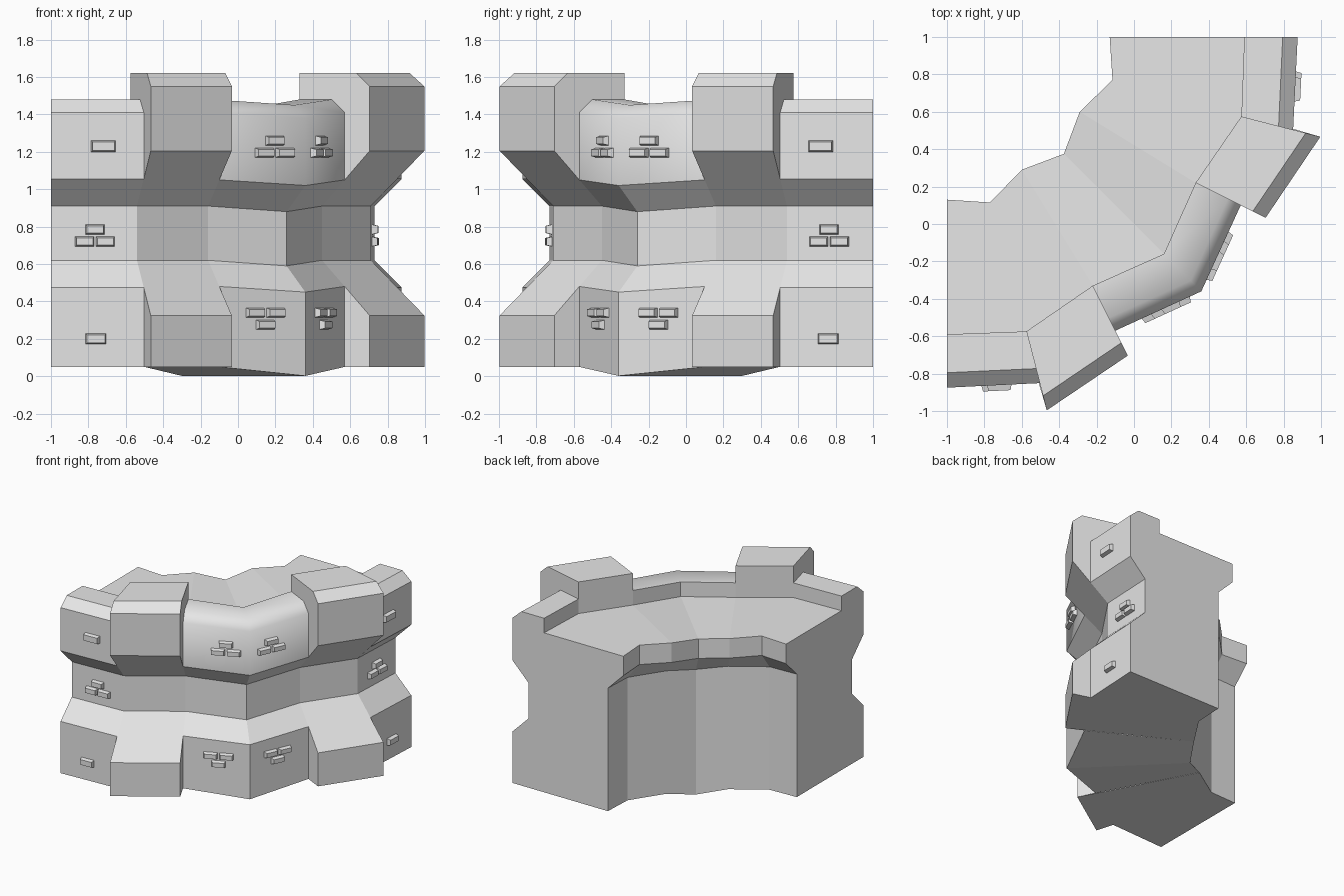
import bpy, bmesh
from mathutils import Vector, Matrix

if "Cube" in bpy.data.objects:
    bpy.data.objects.remove(bpy.data.objects["Cube"])

stone = bpy.data.materials.new("grey_stone")
stone.use_nodes = True
GREY = (0.8, 0.8, 0.8, 1)
stone.diffuse_color = GREY
stone.node_tree.nodes["Principled BSDF"].inputs["Base Color"].default_value = GREY

# Reflection across the diagonal of the corner: (x, y) -> (-y, -x)
FLIP = Matrix(((0, -1, 0, 0), (-1, 0, 0, 0), (0, 0, 1, 0), (0, 0, 0, 1)))

# Stations from the open end to the corner:
# mid wall point, outward direction, back edge of walkway, back foot, height change
STATIONS = [
    ((-1, -.73), (0, -1), (-1, .13), (-1, -.01), 0),
    ((-.54, -.71), (.25, -.97), (-.77, .115), (-.76, 0), 0),
    ((-.16, -.45), (.43, -.86), (-.6, .29), (-.5, .17), 0),
    ((.26, -.26), (.714, -.714), (-.375, .375), (-.3, .3), -.03),
]


def front_profile(reach, top):
    """Outward offset and height, from the foot up over the parapet."""
    return [(reach, .05), (reach, .62 - reach), (0, .62), (0, .91),
            (reach, .91 + reach), (reach, top - .07), (reach - .08, top),
            (-.14, top), (-.14, 1.36)]


def section(index, reach, top):
    mid, out, back, foot, dz = STATIONS[index]
    pts = []
    for off, z in front_profile(reach, top):
        drop = 1.6 * dz if z == .05 else dz
        pts.append((mid[0] + out[0] * off, mid[1] + out[1] * off, z + drop))
    pts += [(*back, 1.36 + dz), (*back, 1.2 + dz), (*foot, 1.06 + dz),
            (*foot, .05 + 1.6 * dz)]
    return pts


def new_object(name, bm):
    mesh = bpy.data.meshes.new(name)
    bm.to_mesh(mesh)
    bm.free()
    mesh.materials.append(stone)
    obj = bpy.data.objects.new(name, mesh)
    bpy.context.collection.objects.link(obj)
    return obj


def reflect(bm):
    bmesh.ops.transform(bm, matrix=FLIP, verts=bm.verts)
    bmesh.ops.reverse_faces(bm, faces=bm.faces)


def both_sides(name, bm):
    other = bm.copy()
    reflect(other)
    new_object("right_" + name, bm)
    new_object("left_" + name, other)


def joined(name, bm):
    """One object holding the part and its reflection."""
    copy = bm.copy()
    reflect(copy)
    temp = bpy.data.meshes.new("temp")
    copy.to_mesh(temp)
    copy.free()
    bm.from_mesh(temp)
    bpy.data.meshes.remove(temp)
    bmesh.ops.remove_doubles(bm, verts=bm.verts, dist=.0005)
    return new_object(name, bm)


def segment(index, reach, top, smooth=()):
    """Wall piece between two stations."""
    bm = bmesh.new()
    a, b = ([bm.verts.new(p) for p in section(i, reach, top)]
            for i in (index, index + 1))
    count = len(a)
    for i in range(count):
        j = (i + 1) % count
        face = bm.faces.new((a[i], b[i], b[j], a[j]))
        face.smooth = i in smooth
    return bm, a, b


# Straight end walls, closed at the open end
bm, a, b = segment(0, .145, 1.48)
bm.faces.new(a)
both_sides("end_wall", bm)

# Buttresses, closed on both sides in front of the walkway
bm, a, b = segment(1, .295, 1.62)
for ring, flip in ((a, False), (b, True)):
    inner = bm.verts.new((ring[8].co.x, ring[8].co.y, .05))
    loop = ring[:9] + [inner]
    bm.faces.new(loop[::-1] if flip else loop)
both_sides("buttress", bm)

# Corner wall with a smoothly rounded parapet
bm, a, b = segment(2, .14, 1.48, smooth=(4, 5, 6))
joined("corner_wall", bm)


def add_brick(bm, index, reach, x, z, width=.11, height=.06):
    """Tapered stone standing out from a wall panel."""
    p, q = (Vector((*s[0], 0)) + Vector((*s[1], 0)) * reach
            for s in STATIONS[index:index + 2])
    along = (q - p).normalized()
    out = Vector((along.y, -along.x, 0))
    base = p.lerp(q, (x - p.x) / (q.x - p.x))
    verts = bmesh.ops.create_cube(bm, size=1)["verts"]
    for v in verts:
        u, d, h = v.co
        slim = .014 if d > 0 else 0
        u *= width - 2 * slim
        h *= height - 2 * slim
        v.co = base + along * u + out * (d * .06) + Vector((0, 0, z + h))


# Raised stones: single ones and groups of three
bm = bmesh.new()
add_brick(bm, 0, .145, -.72, 1.23, .145, .075)
add_brick(bm, 0, .145, -.76, .2, .125, .07)
for dx, dz in ((0, .065), (-.055, 0), (.055, 0)):
    add_brick(bm, 0, 0, -.765 + dx, .72 + dz, .115, .066)
    add_brick(bm, 2, .14, .195 + dx, 1.195 + dz, .12, .064)
    add_brick(bm, 2, .14, .145 + dx, .34 - dz, .12, .064)
bmesh.ops.recalc_face_normals(bm, faces=bm.faces)
both_sides("raised_stones", bm)

# Consistent outward faces on the walls
for obj in bpy.context.collection.objects:
    if obj.type == "MESH" and ("wall" in obj.name or "buttress" in obj.name):
        bm = bmesh.new()
        bm.from_mesh(obj.data)
        # the foot slopes and every outer face must look away from the core
        bm.faces.ensure_lookup_table()
        foot = min(bm.faces, key=lambda f: f.calc_center_median().z)
        foot.normal_update()
        if foot.normal.z > 0:
            bmesh.ops.reverse_faces(bm, faces=bm.faces)
        bm.to_mesh(obj.data)
        bm.free()
